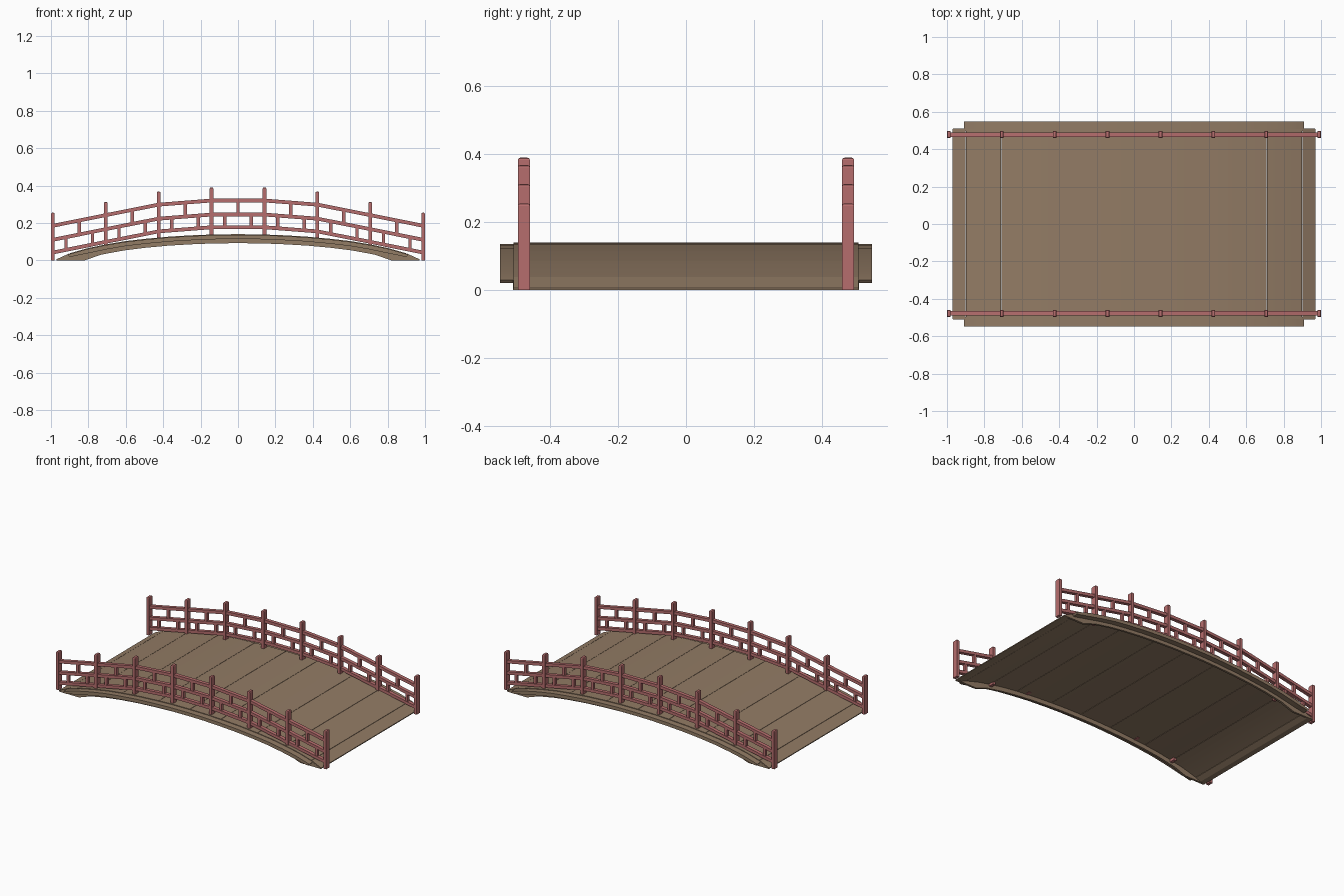
import bpy, bmesh, math

if "Cube" in bpy.data.objects:
    bpy.data.objects.remove(bpy.data.objects["Cube"])

def material(name, col):
    m = bpy.data.materials.new(name)
    m.diffuse_color = (*col, 1)
    m.use_nodes = True
    m.node_tree.nodes["Principled BSDF"].inputs["Base Color"].default_value = m.diffuse_color
    return m

wood = material("brown_wood", (0.29, 0.20, 0.13))
red = material("red_paint", (0.47, 0.155, 0.155))

def curve(pts, x):
    """Height on a symmetric polyline given for x >= 0."""
    x = abs(x)
    for (x0, z0), (x1, z1) in zip(pts, pts[1:]):
        if x <= x1:
            return z0 + (z1 - z0) * (x - x0) / (x1 - x0)
    return pts[-1][1]

DECK = [(0, 0.14), (0.12, 0.139), (0.23, 0.135), (0.37, 0.127), (0.5, 0.115),
        (0.61, 0.102), (0.71, 0.085), (0.81, 0.064), (0.9, 0.038), (0.975, 0.004)]
UNDER = [(0, 0.092), (0.12, 0.091), (0.23, 0.087), (0.37, 0.079), (0.5, 0.067),
         (0.61, 0.053), (0.73, 0.031), (0.82, 0)]

def deck_z(x):
    return curve(DECK, x)

def mirrored(pts, limit=9):
    xs = [x for x, z in pts if x < limit] + ([limit] if limit < 9 else [])
    return [-x for x in xs[:0:-1]] + xs

def prism(bm, pts, y0, y1):
    """Extrude an xz outline from y0 to y1."""
    f = bm.faces.new([bm.verts.new((x, y0, z)) for x, z in pts])
    ext = bmesh.ops.extrude_face_region(bm, geom=[f])["geom"]
    vs = [v for v in ext if isinstance(v, bmesh.types.BMVert)]
    bmesh.ops.translate(bm, vec=(0, y1 - y0, 0), verts=vs)

def finish(bm, name, mat, smooth=False):
    bmesh.ops.recalc_face_normals(bm, faces=bm.faces[:])
    me = bpy.data.meshes.new(name)
    bm.to_mesh(me)
    bm.free()
    me.materials.append(mat)
    ob = bpy.data.objects.new(name, me)
    bpy.context.collection.objects.link(ob)
    if smooth:
        bpy.ops.object.select_all(action='DESELECT')
        ob.select_set(True)
        bpy.context.view_layer.objects.active = ob
        bpy.ops.object.shade_smooth_by_angle(angle=math.radians(20))
    return ob

# Thin arched deck made of separate planks
edges = [-0.972, -0.9, -0.71, -0.5, -0.23, 0, 0.23, 0.5, 0.71, 0.9, 0.972]
bm = bmesh.new()
for a, b in zip(edges, edges[1:]):
    xs = [a + 0.001, (a + b) / 2, b - 0.001]
    prism(bm, [(x, deck_z(x)) for x in xs] +
          [(x, max(0, deck_z(x) - 0.02)) for x in xs[::-1]], -0.508, 0.508)
finish(bm, "deck_planks", wood, True)

# Side beams: a deep inner beam with flat feet and an outer trim
for side, label in ((-1, "front"), (1, "back")):
    bm = bmesh.new()
    prism(bm, [(x, max(0.001, deck_z(x) - 0.004)) for x in mirrored(DECK, 0.968)] +
          [(0.968, 0)] + [(x, curve(UNDER, x)) for x in mirrored(UNDER)[::-1]] +
          [(-0.968, 0)], side * 0.496, side * 0.51)
    finish(bm, label + "_side_beam", wood, True)
    bm = bmesh.new()
    xs = mirrored(DECK, 0.91)
    prism(bm, [(x, deck_z(x) - 0.004) for x in xs] +
          [(x * 0.99, max(0.02, deck_z(x) - 0.026)) for x in xs[::-1]],
          side * 0.508, side * 0.548)
    finish(bm, label + "_side_trim", wood, True)

# Railings
post_x = [-0.99 + 1.98 * i / 7 for i in range(8)]
half_top = [0.255, 0.312, 0.368, 0.39]
half_bot = [0.0, 0.05, 0.1, 0.122]
post_top = half_top + half_top[::-1]
post_bot = half_bot + half_bot[::-1]
drops = (0.07, 0.145, 0.213)

def rail_z(x, drop):
    i = min(6, max(0, int((x - post_x[0]) / (1.98 / 7))))
    t = (x - post_x[i]) / (post_x[i + 1] - post_x[i])
    return post_top[i] * (1 - t) + post_top[i + 1] * t - drop

for yc, label in ((-0.478, "front"), (0.478, "back")):
    # Posts with chamfered tops
    bm = bmesh.new()
    for x, t, b in zip(post_x, post_top, post_bot):
        r = bmesh.ops.create_cube(bm, size=1)
        for v in r["verts"]:
            v.co = (x + v.co.x * 0.02, yc + v.co.y * 0.036,
                    t if v.co.z > 0 else b)
        rim = {e for v in r["verts"] for e in v.link_edges
               if all(abs(w.co.z - t) < 1e-5 for w in e.verts)}
        bmesh.ops.bevel(bm, geom=list(rim), offset=0.007, segments=2,
                        profile=0.5, affect='EDGES')
    finish(bm, label + "_posts", red)

    # Three rails bending at each post
    bm = bmesh.new()
    h = 0.010
    for d in drops:
        line = [(x, t - d) for x, t in zip(post_x, post_top)]
        pts = [(x, z + h) for x, z in line] + [(x, z - h) for x, z in line[::-1]]
        prism(bm, pts, yc - 0.012, yc + 0.012)
    finish(bm, label + "_rails", red)

    # Staggered struts: one above, two below in each bay
    bm = bmesh.new()
    for a, b in zip(post_x, post_x[1:]):
        for t, hi, lo in ((0.5, 0, 1), (0.25, 1, 2), (0.75, 1, 2)):
            x = a + (b - a) * t
            z1, z0 = rail_z(x, drops[hi]), rail_z(x, drops[lo])
            w = 0.009
            prism(bm, [(x - w, z0), (x + w, z0), (x + w, z1), (x - w, z1)],
                  yc - 0.01, yc + 0.01)
    finish(bm, label + "_struts", red)
